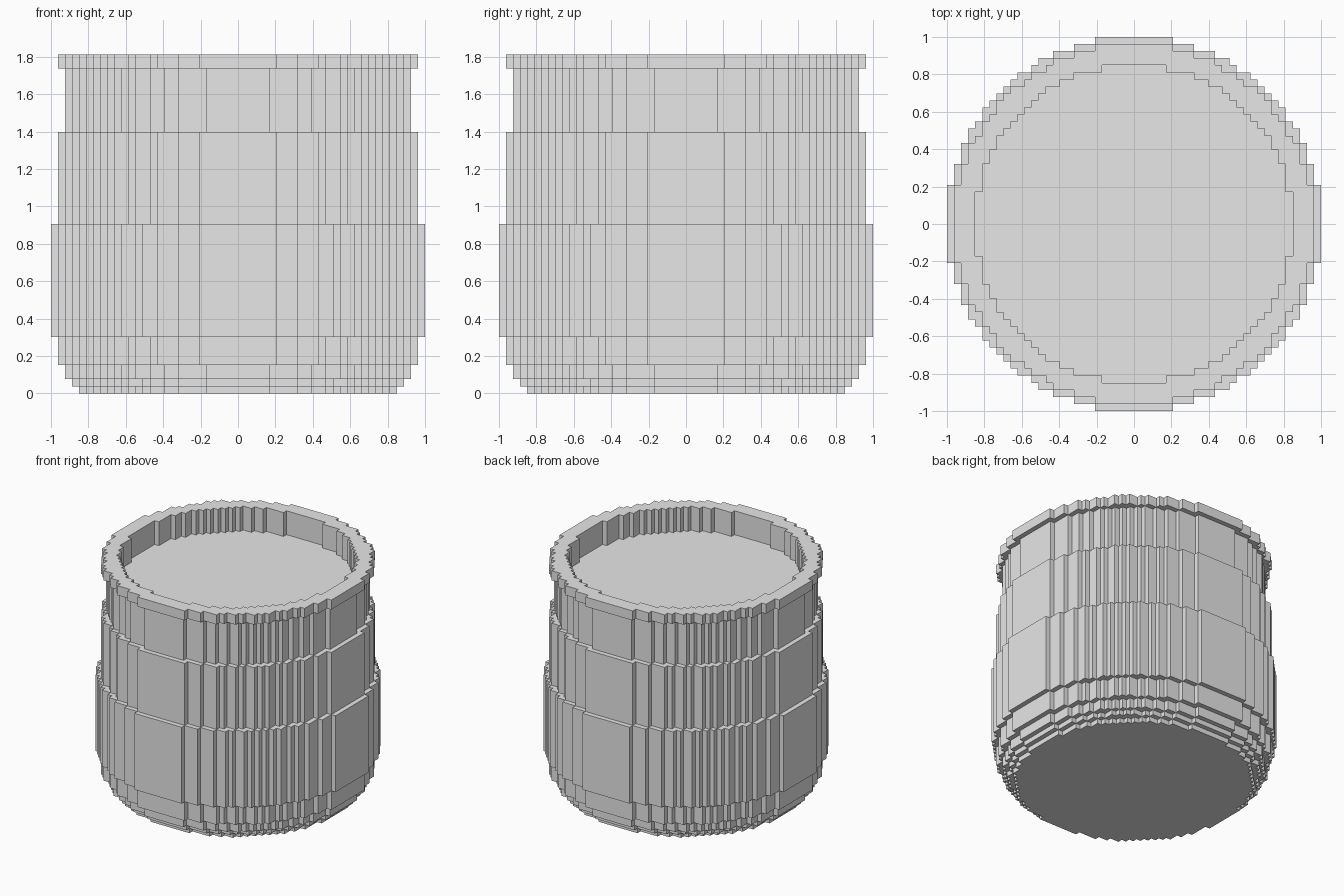
import bpy, bmesh, math

cube = bpy.data.objects.get("Cube")
if cube:
    bpy.data.objects.remove(cube, do_unlink=True)

UNIT = 2 / 53          # size of one block
INNER = 22.5           # radius of the opening, in blocks
FLOOR = 43             # height of the surface inside, in blocks
TOP = 48

grey = bpy.data.materials.new("plain_grey")
grey.use_nodes = True
grey.diffuse_color = (0.8, 0.8, 0.8, 1)
grey.node_tree.nodes["Principled BSDF"].inputs["Base Color"].default_value = (0.8, 0.8, 0.8, 1)


def half_width(r, row):
    """Half the width of a stepped disc at one row of blocks."""
    return math.floor(math.sqrt(r * r - row * row)) + 0.5 if abs(row) < r else 0


def outline(r):
    """Counter-clockwise stepped circle with only its corner points."""
    n = math.floor(r)
    side = []
    for row in range(-n, n + 1):
        w = half_width(r, row)
        if w != half_width(r, row - 1):
            side.append((w, row - 0.5))
        if w != half_width(r, row + 1):
            side.append((w, row + 0.5))
    return side + [(-x, y) for x, y in reversed(side)]


def face(bm, points, flip=False):
    verts = [bm.verts.new([c * UNIT for c in p]) for p in points]
    bm.faces.new(verts[::-1] if flip else verts)


def wall(bm, r, low, high, inward=False):
    pts = outline(r)
    for (ax, ay), (bx, by) in zip(pts, pts[1:] + pts[:1]):
        face(bm, [(ax, ay, low), (bx, by, low), (bx, by, high), (ax, ay, high)], inward)


def cap(bm, r, z, down=False):
    face(bm, [(x, y, z) for x, y in outline(r)], down)


def ledge(bm, outer, inner, z, down=False):
    """Flat stepped ring between two discs, built row by row."""
    n = math.floor(outer)
    for row in range(-n, n + 1):
        a, b = half_width(inner, row), half_width(outer, row)
        if a == b:
            continue
        for x0, x1 in ((a, b), (-b, -a)):
            face(bm, [(x0, row - 0.5, z), (x1, row - 0.5, z),
                      (x1, row + 0.5, z), (x0, row + 0.5, z)], down)


def finish(bm, name):
    bmesh.ops.remove_doubles(bm, verts=bm.verts, dist=UNIT / 100)
    mesh = bpy.data.meshes.new(name)
    bm.to_mesh(mesh)
    bm.free()
    mesh.materials.append(grey)
    bpy.context.collection.objects.link(bpy.data.objects.new(name, mesh))


# Body: stacked bands of (radius, bottom, top)
bands = [(22.5, 0, 1), (23.5, 1, 2), (24.5, 2, 4), (25.5, 4, 8),
         (26.5, 8, 24), (25.5, 24, 37), (24.5, 37, 46)]
bm = bmesh.new()
cap(bm, bands[0][0], 0, down=True)
for r, low, high in bands:
    wall(bm, r, low, high)
for (r, low, high), (above, _, _) in zip(bands, bands[1:]):
    ledge(bm, max(r, above), min(r, above), high, down=above > r)
finish(bm, "jar_body")

# Rim: overhanging lip and the inside wall
bm = bmesh.new()
ledge(bm, 25.5, 24.5, 46, down=True)
wall(bm, 25.5, 46, TOP)
ledge(bm, 25.5, INNER, TOP)
wall(bm, INNER, FLOOR, TOP, inward=True)
finish(bm, "jar_rim")

# Surface inside the opening
bm = bmesh.new()
cap(bm, INNER, FLOOR)
finish(bm, "jar_filling")
